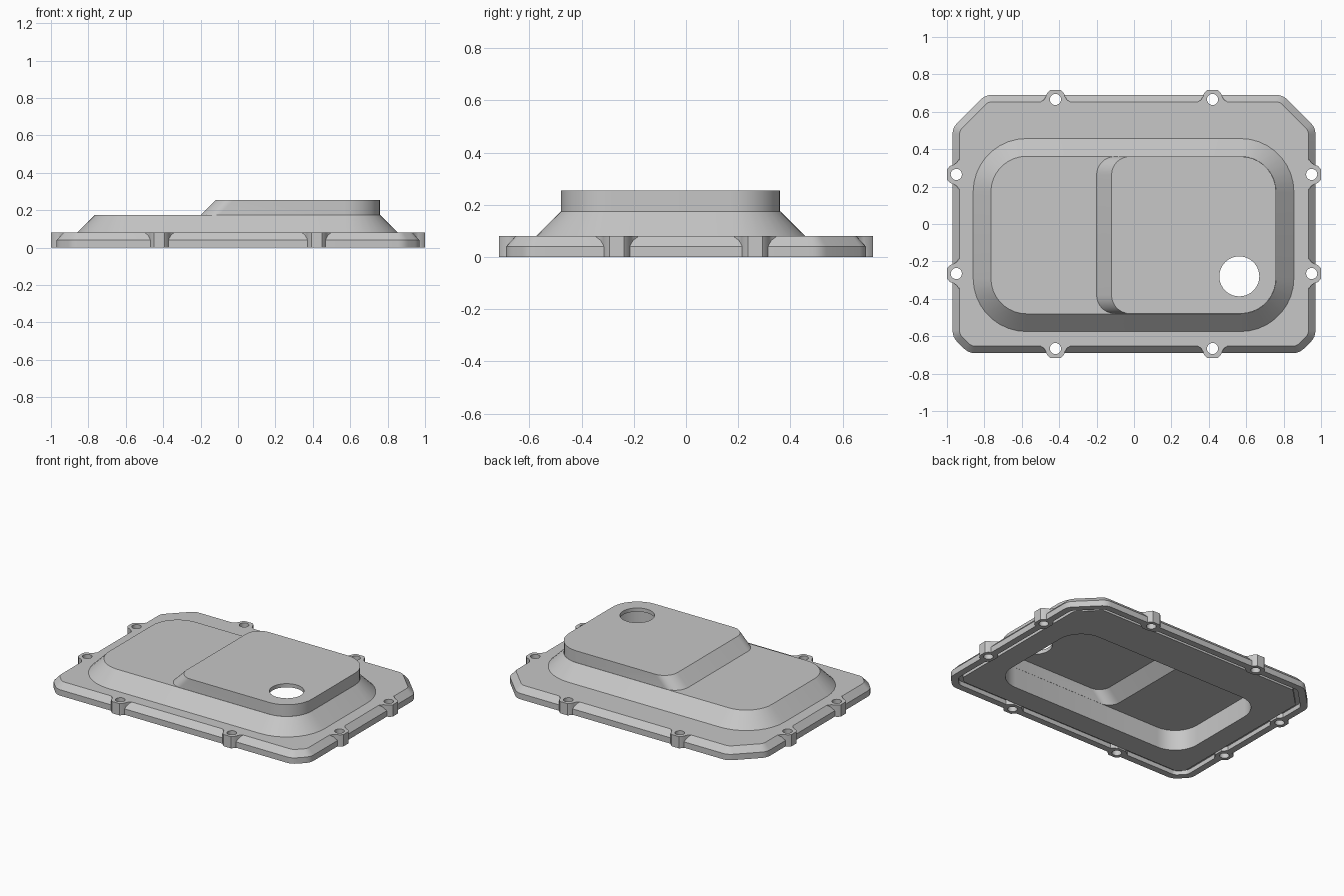
import bpy, bmesh, math
from mathutils import Vector

cube = bpy.data.objects.get("Cube")
if cube:
    bpy.data.objects.remove(cube, do_unlink=True)

grey = bpy.data.materials.new("cast_grey")
grey.use_nodes = True
grey.diffuse_color = (0.57, 0.57, 0.57, 1)
grey.node_tree.nodes["Principled BSDF"].inputs["Base Color"].default_value = (0.57, 0.57, 0.57, 1)


def fillet(corners, steps=9):
    """Round each (x, y, radius) corner of a convex counter-clockwise polygon."""
    loop = []
    for i, (x, y, r) in enumerate(corners):
        p = Vector((x, y))
        a = (Vector(corners[i - 1][:2]) - p).normalized()
        b = (Vector(corners[(i + 1) % len(corners)][:2]) - p).normalized()
        half = a.angle(b) / 2
        centre = p + (a + b).normalized() * (r / math.sin(half))
        start = p + a * (r / math.tan(half)) - centre
        sweep = math.pi - 2 * half
        for k in range(steps + 1):
            t = sweep * k / steps
            c, s = math.cos(t), math.sin(t)
            loop.append((centre.x + start.x * c - start.y * s,
                         centre.y + start.x * s + start.y * c))
    return loop


def loft(name, sections):
    """Closed solid through a stack of (loop, z) sections of equal point count."""
    bm = bmesh.new()
    rings = [[bm.verts.new((x, y, z)) for x, y in loop] for loop, z in sections]
    for low, high in zip(rings, rings[1:]):
        n = len(low)
        for i in range(n):
            j = (i + 1) % n
            bm.faces.new((low[i], low[j], high[j], high[i]))
    bm.faces.new(rings[0][::-1])
    bm.faces.new(rings[-1])
    bmesh.ops.recalc_face_normals(bm, faces=bm.faces)
    mesh = bpy.data.meshes.new(name)
    bm.to_mesh(mesh)
    bm.free()
    mesh.materials.append(grey)
    ob = bpy.data.objects.new(name, mesh)
    bpy.context.scene.collection.objects.link(ob)
    return ob


def combine(target, tool, operation):
    """Apply a boolean and discard the tool."""
    mod = target.modifiers.new("combine", 'BOOLEAN')
    mod.operation, mod.object, mod.solver = operation, tool, 'EXACT'
    bpy.context.view_layer.update()
    graph = bpy.context.evaluated_depsgraph_get()
    mesh = bpy.data.meshes.new_from_object(target.evaluated_get(graph))
    target.modifiers.clear()
    target.data = mesh
    bpy.data.objects.remove(tool, do_unlink=True)


def flange_loop(d):
    """Flange outline inset by d: large cuts at the back, small at the front."""
    x, y = 0.97 - d, 0.69 - d
    back, front = 0.175 - 0.586 * d, 0.085 - 0.586 * d
    r = 0.08 - 0.8 * d
    return fillet([(x, y - back, r), (x - back, y, r), (back - x, y, r), (-x, y - back, r),
                   (-x, front - y, r), (front - x, -y, r), (x - front, -y, r), (x, front - y, r)], 4)


def dome_loop(d):
    """Dome outline, d outward from its upper edge."""
    r = 0.19 + d
    return fillet([(0.76 + d, 0.362 + d, r), (-0.765 - d, 0.362 + d, r),
                   (-0.765 - d, -0.48 - d, r), (0.76 + d, -0.48 - d, r)])


def block_loop(left, d=0.001):
    """Raised block outline with its sloping left end at the given x."""
    r, s = 0.19 - d, 0.1 - d
    return fillet([(0.76 - d, 0.362 - d, r), (left, 0.362 - d, s),
                   (left, -0.48 + d, s), (0.76 - d, -0.48 + d, r)])


def drill(x, y, r, sides):
    ring = [(x + r * math.cos(2 * math.pi * i / sides),
             y + r * math.sin(2 * math.pi * i / sides)) for i in range(sides)]
    combine(cover, loft("drill", [(ring, -0.1), (ring, 0.4)]), 'DIFFERENCE')


# Flange and dome in one stack, then the raised block
cover = loft("cover", [(flange_loop(0), 0), (flange_loop(0), 0.04),
                       (flange_loop(0.037), 0.08), (dome_loop(0.095), 0.08),
                       (dome_loop(0), 0.175)])
combine(cover, loft("raised_block", [(block_loop(-0.225), 0.15),
                                     (block_loop(-0.12), 0.255)]), 'UNION')

# Underside: gasket groove around a thick floor, then straight-walled cavities
combine(cover, loft("groove", [(flange_loop(0.045), -0.05), (flange_loop(0.045), 0.03)]),
        'DIFFERENCE')
combine(cover, loft("floor", [(flange_loop(0.075), 0.01), (flange_loop(0.075), 0.05)]), 'UNION')
combine(cover, loft("dome_cavity", [(dome_loop(-0.019), -0.05), (dome_loop(-0.019), 0.15)]),
        'DIFFERENCE')
combine(cover, loft("block_cavity", [(block_loop(-0.23, 0.02), 0.12),
                                     (block_loop(-0.12, 0.02), 0.23)]), 'DIFFERENCE')

# Bolt bosses around the flange
half_boss = [(0.03, -0.05), (0.05, -0.035), (0.08, -0.014), (0.062, -0.002),
             (0.052, 0.015), (0.045, 0.034), (0.028, 0.05)]
boss = half_boss + [(-u, v) for u, v in reversed(half_boss)]
spots = [(sx * 0.42, sy * 0.666, 0 if sy > 0 else math.pi) for sx in (-1, 1) for sy in (-1, 1)]
spots += [(sx * 0.95, sy * 0.265, -sx * math.pi / 2) for sx in (-1, 1) for sy in (-1, 1)]
for x, y, turn in spots:
    c, s = math.cos(turn), math.sin(turn)
    ring = [(x + u * c - v * s, y + u * s + v * c) for u, v in boss]
    combine(cover, loft("boss", [(ring, 0), (ring, 0.08)]), 'UNION')

# Bolt holes and the large port
for x, y, turn in spots:
    drill(x, y, 0.03, 20)
drill(0.563, -0.28, 0.107, 40)

bpy.ops.object.select_all(action='DESELECT')
cover.select_set(True)
bpy.context.view_layer.objects.active = cover
bpy.ops.object.shade_smooth_by_angle(angle=math.radians(30))
